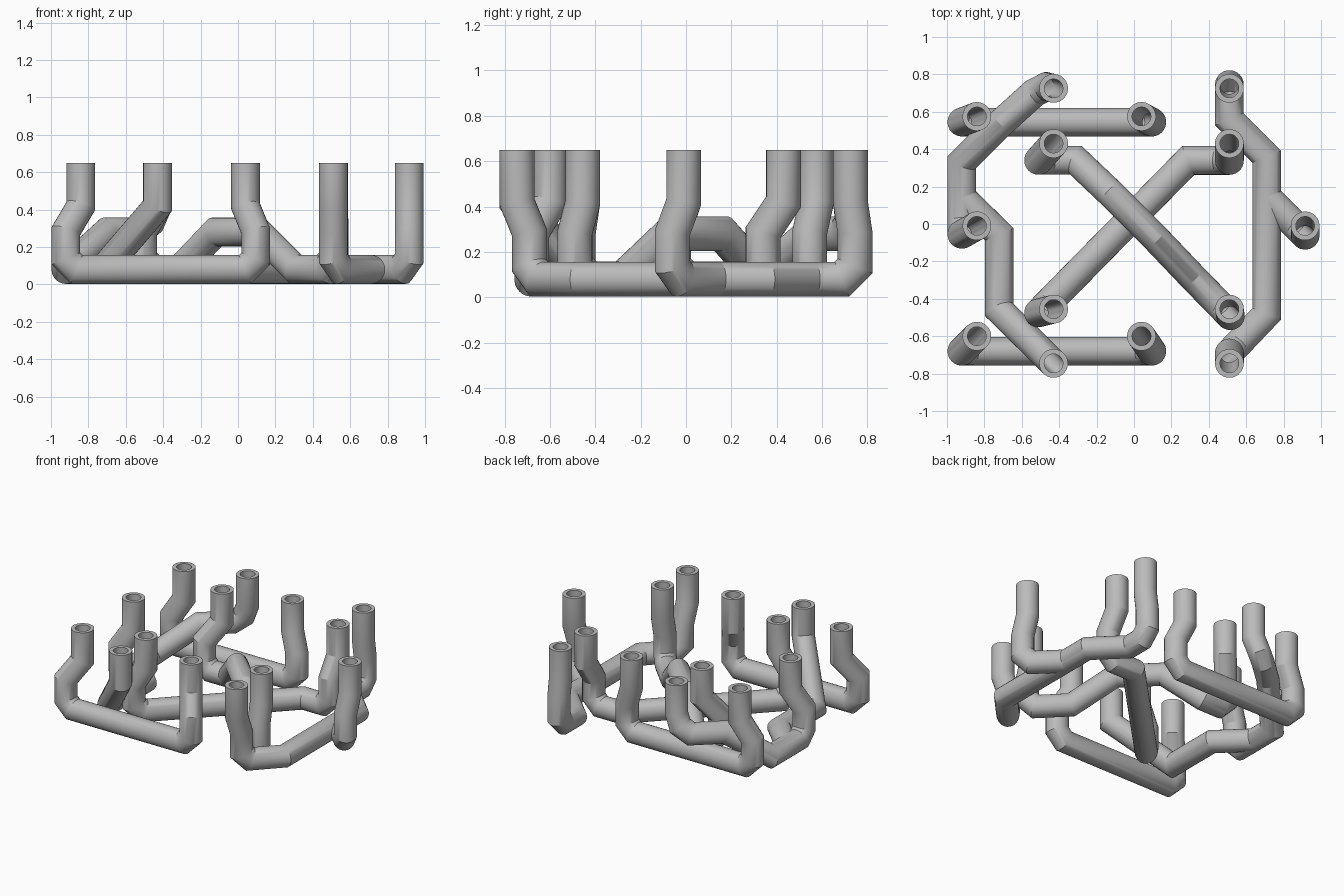
import bpy, bmesh, math
from mathutils import Vector

cube = bpy.data.objects.get("Cube")
if cube:
    bpy.data.objects.remove(cube)

R, BORE, SIDES = 0.077, 0.05, 28
TOP, KNEE, SHIN, LOW, HIGH = 0.65, 0.42, 0.285, 0.08, 0.28

grey = bpy.data.materials.new("pipe grey")
grey.use_nodes = True
colour = (0.5, 0.5, 0.5, 1)
grey.diffuse_color = colour
grey.node_tree.nodes["Principled BSDF"].inputs["Base Color"].default_value = colour


def leg(top, foot):
    """Upright pipe end, kinked from its mouth position to its foot position."""
    return [(*top, TOP), (*top, KNEE), (*foot, SHIN), (*foot, LOW)]


def cut_corners(points, d=0.058):
    """Replace each tight bend with a short diagonal piece."""
    pts = [Vector(p) for p in points]
    out = [pts[0]]
    for a, b, c in zip(pts, pts[1:], pts[2:]):
        u, v = (b - a).normalized(), (c - b).normalized()
        out += [b - u * d, b + v * d] if u.angle(v) > math.radians(58) else [b]
    return out + [pts[-1]]


def sweep(bm, pts, radius):
    """Mitred tube along the path; returns its rings."""
    dirs = [(b - a).normalized() for a, b in zip(pts, pts[1:])]
    side = dirs[0].orthogonal().normalized()
    up = dirs[0].cross(side)
    angles = [2 * math.pi * i / SIDES for i in range(SIDES)]
    ring = [pts[0] + (side * math.cos(t) + up * math.sin(t)) * radius for t in angles]
    rings = [[bm.verts.new(p) for p in ring]]
    for i, d in enumerate(dirs):
        end = pts[i + 1]
        n = d + dirs[i + 1] if i + 1 < len(dirs) else d
        ring = [p + d * ((end - p).dot(n) / d.dot(n)) for p in ring]
        rings.append([bm.verts.new(p) for p in ring])
    for a, b in zip(rings, rings[1:]):
        bridge(bm, a, b)
    return rings


def bridge(bm, a, b):
    for i in range(SIDES):
        j = (i + 1) % SIDES
        bm.faces.new((a[i], a[j], b[j], b[i]))


def pipe(name, points):
    """Hollow pipe with open ends."""
    pts = cut_corners(points)
    bm = bmesh.new()
    outer, inner = sweep(bm, pts, R), sweep(bm, pts, BORE)
    for k in (0, -1):
        bridge(bm, outer[k], inner[k])
    bmesh.ops.recalc_face_normals(bm, faces=bm.faces)
    mesh = bpy.data.meshes.new(name)
    bm.to_mesh(mesh)
    bm.free()
    mesh.materials.append(grey)
    ob = bpy.data.objects.new(name, mesh)
    bpy.context.collection.objects.link(ob)
    bpy.ops.object.select_all(action='DESELECT')
    bpy.context.view_layer.objects.active = ob
    ob.select_set(True)
    bpy.ops.object.shade_smooth_by_angle(angle=math.radians(30))


# Straight pipes across the front and the back
for name, mouth_y, foot_y in (("front_pipe", -0.6, -0.68), ("back_pipe", 0.575, 0.545)):
    pipe(name, leg((-0.84, mouth_y), (-0.92, foot_y))
         + leg((0.04, mouth_y), (0.095, foot_y))[::-1])

# Crossing diagonals, one arching over the other
pipe("low_diagonal_pipe", leg((-0.43, -0.455), (-0.51, -0.475))
     + [(0.29, 0.34, LOW)]
     + leg((0.51, 0.43), (0.51, 0.34))[::-1])
pipe("arched_diagonal_pipe", leg((-0.43, 0.43), (-0.51, 0.34))
     + [(-0.31, 0.34, LOW), (-0.12, 0.16, HIGH), (0.11, -0.07, HIGH), (0.31, -0.28, LOW)]
     + leg((0.51, -0.455), (0.515, -0.49))[::-1])

# Left-hand manifold and its branch
pipe("left_manifold", [(0.51, 0.725, TOP)] + leg((0.51, 0.725), (0.51, 0.745))[1:]
     + [(0.51, 0.56, LOW), (0.71, 0.36, LOW), (0.71, -0.48, LOW)]
     + leg((0.51, -0.745), (0.51, -0.69))[::-1])
pipe("left_branch", leg((0.915, -0.01), (0.915, -0.06)) + [(0.71, 0.145, LOW)])

# Right-hand manifold, passing over the back pipe, and its branch
pipe("right_manifold", leg((-0.84, -0.01), (-0.92, -0.055))
     + [(-0.92, 0.33, LOW), (-0.7, 0.55, HIGH), (-0.49, 0.74, HIGH),
        (-0.43, 0.725, KNEE), (-0.43, 0.725, TOP)])
pipe("right_branch", [(-0.92, 0.14, LOW), (-0.72, -0.055, LOW), (-0.72, -0.46, LOW),
                      (-0.43, -0.745, KNEE), (-0.43, -0.745, TOP)])
